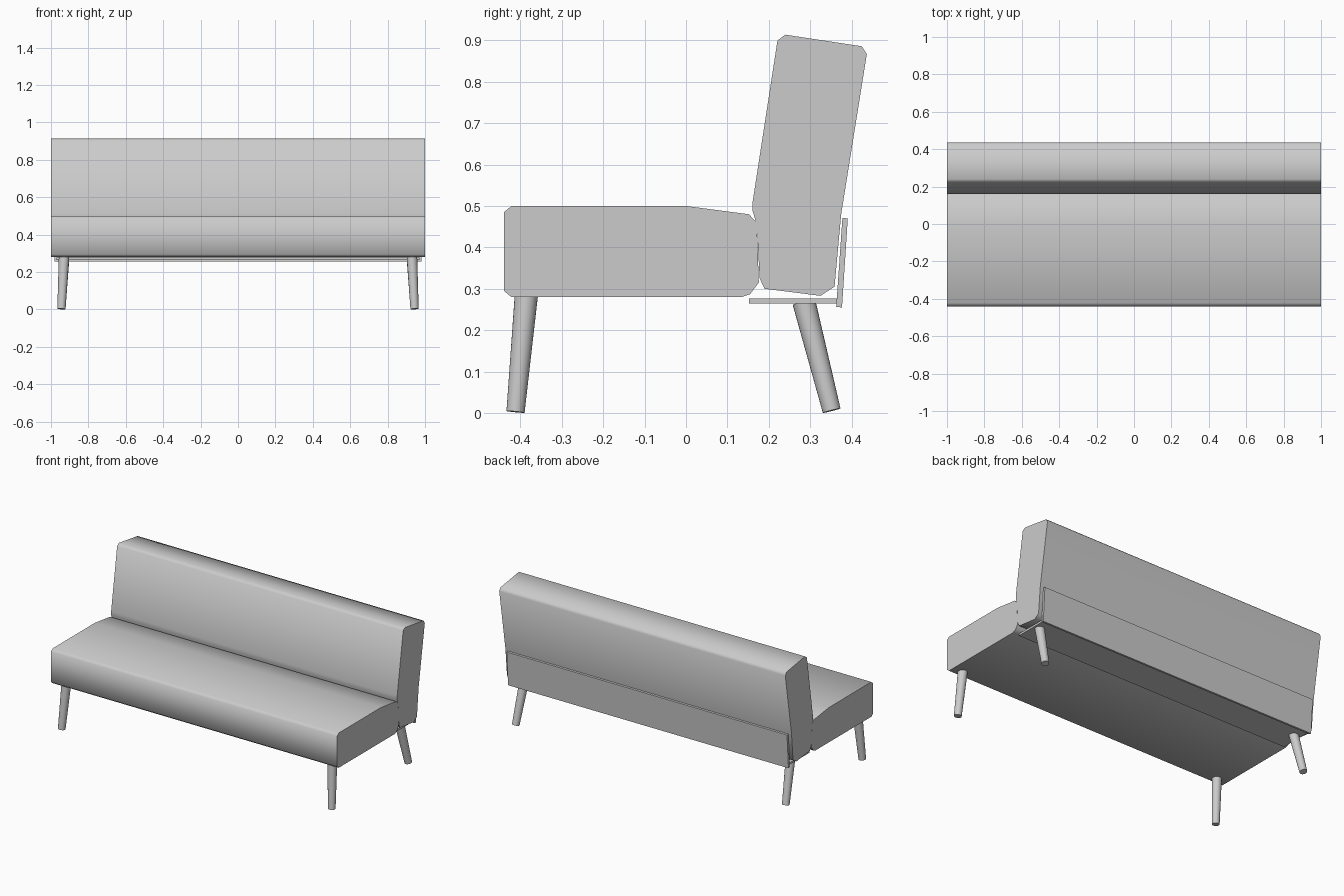
import bpy, bmesh, math
from mathutils import Vector

if "Cube" in bpy.data.objects:
    bpy.data.objects.remove(bpy.data.objects["Cube"])


def finish(name, bm):
    bmesh.ops.recalc_face_normals(bm, faces=bm.faces)
    mesh = bpy.data.meshes.new(name)
    bm.to_mesh(mesh)
    bm.free()
    obj = bpy.data.objects.new(name, mesh)
    bpy.context.collection.objects.link(obj)
    bpy.ops.object.select_all(action='DESELECT')
    obj.select_set(True)
    bpy.context.view_layer.objects.active = obj
    bpy.ops.object.shade_smooth_by_angle(angle=math.radians(60))
    return obj


def extrude_profile(name, points, half_width):
    """Side profile in (y, z), extruded along x."""
    bm = bmesh.new()
    face = bm.faces.new([bm.verts.new((-half_width, y, z)) for y, z in points])
    ext = bmesh.ops.extrude_face_region(bm, geom=[face])
    verts = [g for g in ext["geom"] if isinstance(g, bmesh.types.BMVert)]
    bmesh.ops.translate(bm, verts=verts, vec=(2 * half_width, 0, 0))
    return finish(name, bm)


def leg(name, top, bottom, r_top=0.028, r_bottom=0.022):
    """Tapered round leg running from bottom to top."""
    a, b = Vector(bottom), Vector(top)
    bm = bmesh.new()
    bmesh.ops.create_cone(bm, cap_ends=True, segments=24, radius1=r_bottom,
                          radius2=r_top, depth=(b - a).length)
    rot = Vector((0, 0, 1)).rotation_difference(b - a).to_matrix().to_4x4()
    rot.translation = (a + b) / 2
    bmesh.ops.transform(bm, matrix=rot, verts=bm.verts)
    return finish(name, bm)


# Cushions
extrude_profile("seat", [
    (-0.44, 0.295), (-0.422, 0.28), (0.135, 0.28), (0.155, 0.287),
    (0.176, 0.315), (0.171, 0.46), (0.152, 0.48), (0.0, 0.50),
    (-0.422, 0.50), (-0.44, 0.485)], 1.0)
extrude_profile("backrest", [
    (0.19, 0.30), (0.325, 0.283), (0.359, 0.305), (0.375, 0.48),
    (0.437, 0.867), (0.425, 0.886), (0.24, 0.914), (0.221, 0.90),
    (0.161, 0.51), (0.161, 0.488), (0.171, 0.455), (0.178, 0.325)], 1.0)

# Support shelf and rear panel behind the backrest
extrude_profile("support_shelf", [
    (0.152, 0.264), (0.366, 0.264), (0.366, 0.277), (0.152, 0.277)], 0.97)
extrude_profile("rear_panel", [
    (0.363, 0.256), (0.377, 0.255), (0.391, 0.47), (0.378, 0.471)], 0.98)

# Splayed legs
for side, s in (("left", -1), ("right", 1)):
    leg("front_leg_" + side, (s * 0.93, -0.386, 0.283), (s * 0.944, -0.412, 0.0025))
    leg("rear_leg_" + side, (s * 0.93, 0.285, 0.268), (s * 0.944, 0.352, 0.0055))
